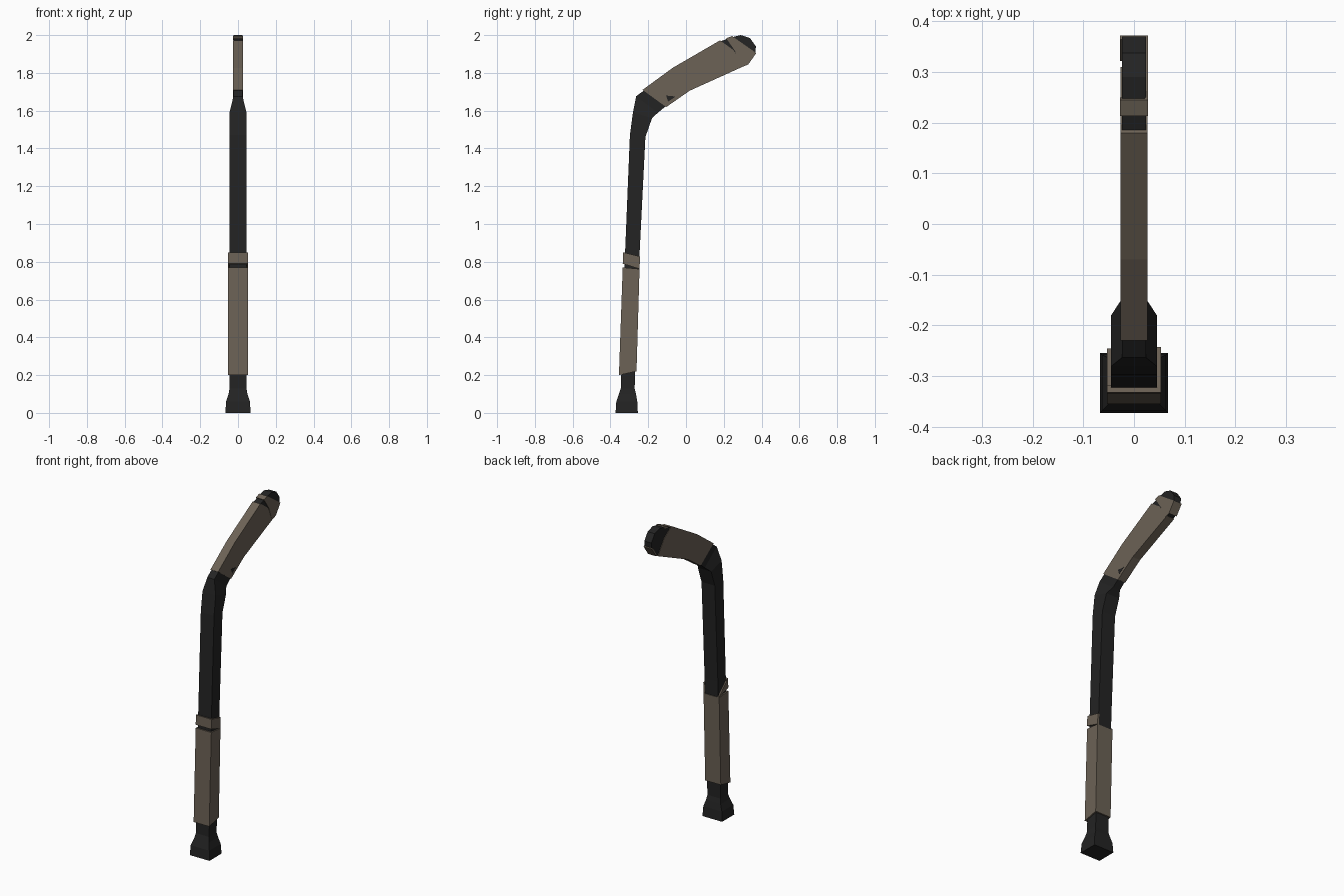
import bpy
import bmesh

cube = bpy.data.objects.get("Cube")
if cube:
    bpy.data.objects.remove(cube, do_unlink=True)


def material(name, colour):
    mat = bpy.data.materials.new(name)
    mat.use_nodes = True
    mat.diffuse_color = colour
    mat.node_tree.nodes["Principled BSDF"].inputs["Base Color"].default_value = colour
    return mat


black = material("matte black", (0.017, 0.017, 0.017, 1))
tape = material("dusty tape", (0.15, 0.122, 0.092, 1))


def finish(name, bm, mat):
    bmesh.ops.recalc_face_normals(bm, faces=bm.faces)
    mesh = bpy.data.meshes.new(name)
    bm.to_mesh(mesh)
    bm.free()
    mesh.materials.append(mat)
    obj = bpy.data.objects.new(name, mesh)
    bpy.context.collection.objects.link(obj)
    return obj


def loft(name, sections, mat):
    """Box tube through sections of (half width, front y, front z, back y, back z)."""
    bm = bmesh.new()
    rings = []
    for w, fy, fz, by, bz in sections:
        corners = ((-w, fy, fz), (w, fy, fz), (w, by, bz), (-w, by, bz))
        rings.append([bm.verts.new(c) for c in corners])
    for a, b in zip(rings, rings[1:]):
        for i in range(4):
            j = (i + 1) % 4
            bm.faces.new((a[i], a[j], b[j], b[i]))
    bm.faces.new(rings[0])
    bm.faces.new(rings[-1])
    return finish(name, bm, mat)


def prism(name, outline, x0, x1, mat):
    """Side outline of (y, z) points extruded from x0 to x1."""
    bm = bmesh.new()
    ends = [[bm.verts.new((x, y, z)) for y, z in outline] for x in (x0, x1)]
    a, b = ends
    for i in range(len(a)):
        j = (i + 1) % len(a)
        bm.faces.new((a[i], a[j], b[j], b[i]))
    bm.faces.new(a)
    bm.faces.new(b)
    return finish(name, bm, mat)


# Shaft with flared butt and bent, narrowing heel
loft("shaft", [
    (0.067, -0.373, 0, -0.255, 0),
    (0.063, -0.369, 0.06, -0.258, 0.06),
    (0.050, -0.355, 0.1, -0.265, 0.1),
    (0.045, -0.345, 0.13, -0.272, 0.13),
    (0.045, -0.322, 0.86, -0.245, 0.86),
    (0.045, -0.297, 1.47, -0.215, 1.46),
    (0.045, -0.281, 1.59, -0.18, 1.56),
    (0.024, -0.264, 1.676, -0.148, 1.59),
    (0.024, -0.225, 1.705, -0.105, 1.625),
], black)

# Blade core with rounded toe
prism("blade_core", [
    (-0.225, 1.705), (-0.07, 1.82), (0.18, 1.966), (0.24, 1.988), (0.29, 2.0),
    (0.338, 1.985), (0.37, 1.94), (0.367, 1.91), (0.325, 1.85), (0.02, 1.712),
    (-0.105, 1.625),
], -0.024, 0.024, black)

# Tape around the blade
prism("blade_tape", [
    (-0.23, 1.71), (-0.07, 1.827), (0.18, 1.972), (0.25, 1.922), (0.31, 1.837),
    (0.02, 1.706), (-0.105, 1.619),
], -0.0262, 0.0262, tape)
prism("blade_notch", [(-0.105, 1.68), (-0.055, 1.675), (-0.095, 1.648)],
      0.024, 0.0267, black)

# Overlapping tape strip near the toe
prism("toe_strip_side", [
    (0.213, 1.984), (0.245, 1.994), (0.372, 1.905), (0.329, 1.844), (0.29, 1.83),
    (0.26, 1.915),
], 0.022, 0.0275, tape)
prism("toe_strip_top", [(0.213, 1.984), (0.245, 1.995), (0.25, 1.985), (0.218, 1.975)],
      -0.0275, 0.0275, tape)
prism("toe_strip_bottom", [(0.372, 1.905), (0.329, 1.844), (0.322, 1.85), (0.364, 1.908)],
      -0.0275, 0.0275, tape)

# Grip tape on the lower shaft
loft("grip_tape", [
    (0.053, -0.355, 0.2, -0.262, 0.22),
    (0.053, -0.335, 0.77, -0.246, 0.762),
], tape)

# Upper grip strip: front band, full right side, tapered left side
prism("grip_strip_front", [(-0.335, 0.79), (-0.333, 0.85), (-0.318, 0.847), (-0.32, 0.787)],
      -0.053, 0.053, tape)
prism("grip_strip_right", [(-0.335, 0.79), (-0.333, 0.85), (-0.243, 0.828), (-0.246, 0.762)],
      0.043, 0.053, tape)
prism("grip_strip_left", [(-0.335, 0.79), (-0.333, 0.85), (-0.246, 0.768), (-0.246, 0.762)],
      -0.053, -0.043, tape)
